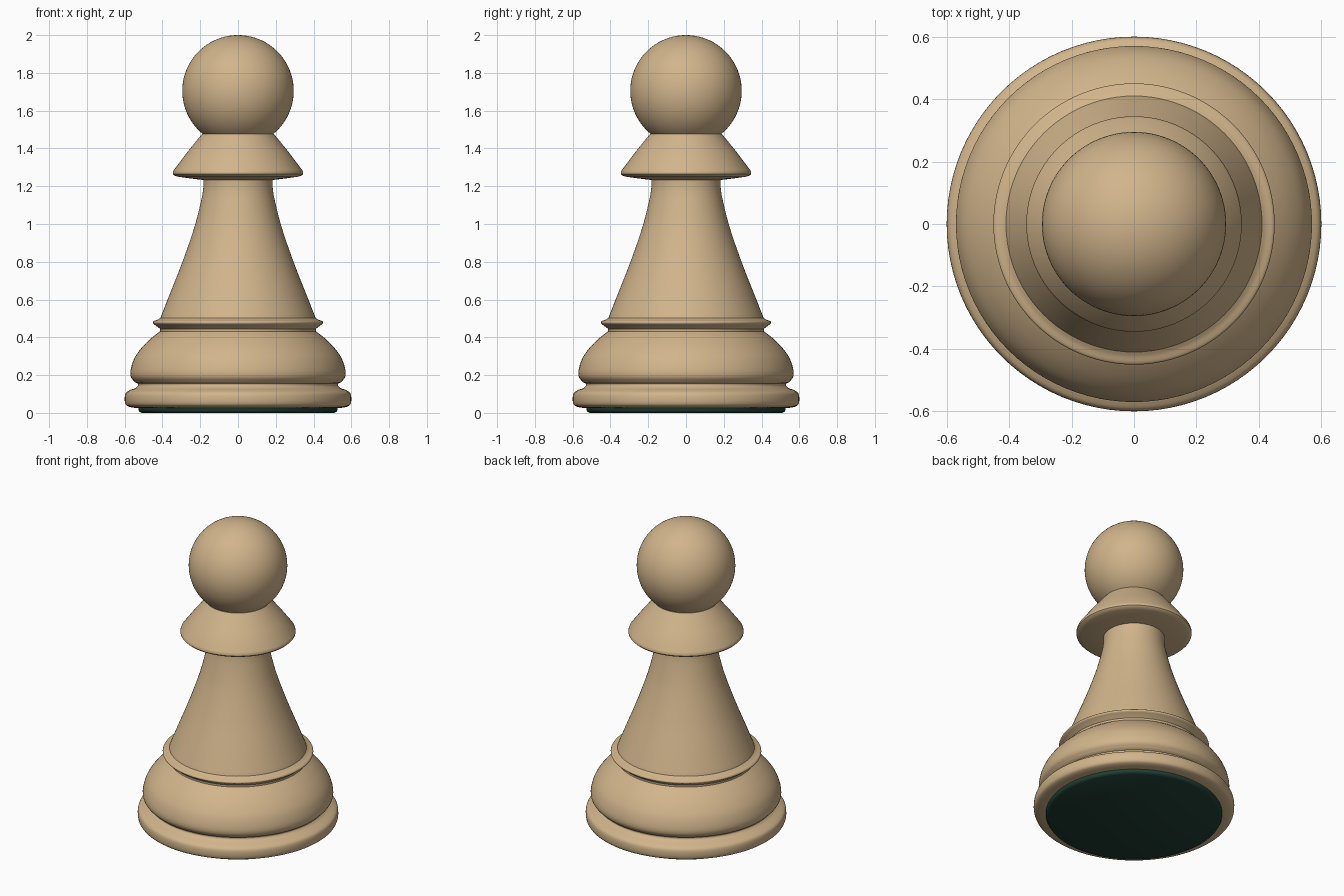
import bpy, bmesh, math
from mathutils import Vector

if "Cube" in bpy.data.objects:
    bpy.data.objects.remove(bpy.data.objects["Cube"])


def material(name, color):
    m = bpy.data.materials.new(name)
    m.diffuse_color = color
    m.use_nodes = True
    m.node_tree.nodes["Principled BSDF"].inputs["Base Color"].default_value = m.diffuse_color
    return m


wood = material("light_wood", (0.64, 0.46, 0.26, 1))
felt = material("green_felt", (0.015, 0.05, 0.035, 1))


def smooth(pts, n=6):
    """Catmull-Rom curve through profile points (radius, height)."""
    p = [Vector(q) for q in pts]
    p = [2 * p[0] - p[1]] + p + [2 * p[-1] - p[-2]]
    out = []
    for i in range(1, len(p) - 2):
        a, b, c, d = p[i - 1:i + 3]
        for k in range(n):
            t = k / n
            out.append(0.5 * (2 * b + (c - a) * t + (2 * a - 5 * b + 4 * c - d) * t * t
                              + (3 * b - a - 3 * c + d) * t ** 3))
    return [tuple(v) for v in out] + [tuple(pts[-1])]


def lathe(name, profile, mat, steps=96):
    """Spin a profile, listed bottom to top, around the z axis."""
    bm = bmesh.new()
    vs = [bm.verts.new((r, 0, z)) for r, z in profile]
    es = [bm.edges.new(pair) for pair in zip(vs, vs[1:])]
    bmesh.ops.spin(bm, geom=vs + es, cent=(0, 0, 0), axis=(0, 0, 1),
                   angle=2 * math.pi, steps=steps, use_duplicate=False)
    bmesh.ops.remove_doubles(bm, verts=bm.verts, dist=1e-5)
    bmesh.ops.recalc_face_normals(bm, faces=bm.faces)
    me = bpy.data.meshes.new(name)
    bm.to_mesh(me)
    bm.free()
    ob = bpy.data.objects.new(name, me)
    bpy.context.collection.objects.link(ob)
    me.materials.append(mat)
    bpy.ops.object.select_all(action='DESELECT')
    ob.select_set(True)
    bpy.context.view_layer.objects.active = ob
    bpy.ops.object.shade_smooth_by_angle(angle=math.radians(35))


# Felt pad under the foot
lathe("felt_pad", [(0, 0), (0.51, 0), (0.522, 0.006), (0.527, 0.015), (0.527, 0.03), (0, 0.03)], felt)

# Foot, bulging base, ring and tapering stem in one turned profile
foot = smooth([(0.535, 0.025), (0.575, 0.032), (0.595, 0.045), (0.6, 0.075),
               (0.594, 0.105), (0.57, 0.122)], 4)
groove = smooth([(0.545, 0.13), (0.53, 0.143), (0.53, 0.155)], 4)
bulge = smooth([(0.545, 0.162), (0.567, 0.19), (0.568, 0.23), (0.548, 0.29),
                (0.51, 0.345), (0.46, 0.395), (0.412, 0.432)])
ring = smooth([(0.413, 0.445), (0.432, 0.46), (0.449, 0.473), (0.447, 0.485), (0.425, 0.494),
               (0.41, 0.503)], 4)
stem = smooth([(0.408, 0.51), (0.365, 0.62), (0.294, 0.8), (0.232, 0.98),
               (0.196, 1.12), (0.184, 1.19), (0.183, 1.245)])
lathe("body", [(0, 0.025)] + foot + groove + bulge + ring + stem, wood)

# Conical collar with a thin rounded rim
collar = [(0, 1.233), (0.183, 1.233), (0.25, 1.241), (0.315, 1.25), (0.336, 1.256),
          (0.344, 1.264), (0.345, 1.273), (0.34, 1.285), (0.265, 1.385), (0.19, 1.477), (0, 1.49)]
lathe("collar", collar, wood)

# Ball head
R, N = 0.295, 48
ball = [(R * math.sin(math.pi * i / N), 1.705 - R * math.cos(math.pi * i / N)) for i in range(N + 1)]
lathe("head", ball, wood)
